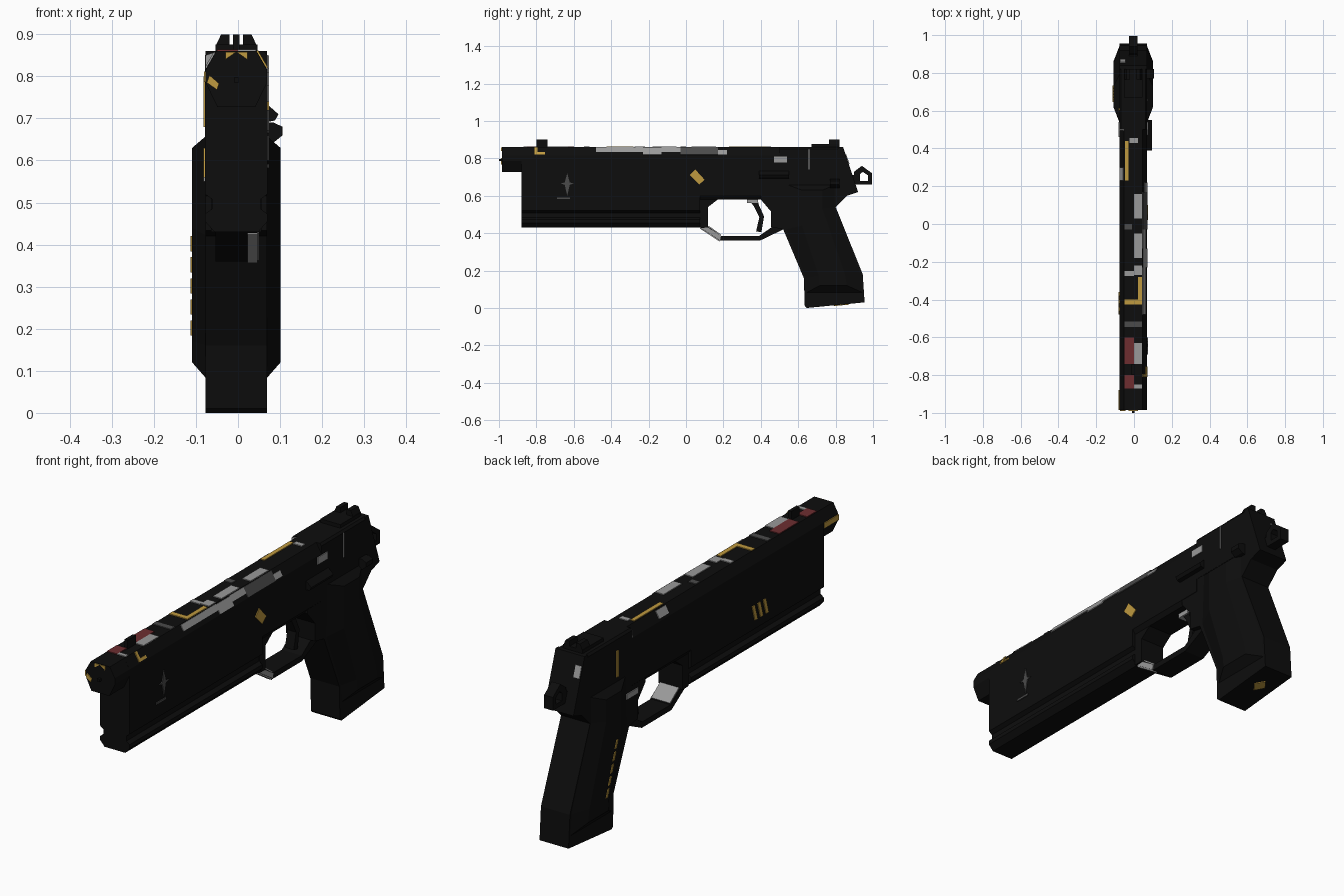
import bpy, bmesh
from mathutils import Vector

CX = -0.004  # body centre line


def mat(name, rgb):
    m = bpy.data.materials.new(name)
    m.diffuse_color = (*rgb, 1)
    return m


BLACK = mat("matte black", (0.004, 0.004, 0.004))
GOLD = mat("gold", (0.52, 0.32, 0.05))
GREY = mat("light grey", (0.32, 0.32, 0.32))
DARK = mat("dark grey", (0.07, 0.07, 0.07))
RED = mat("dark red", (0.155, 0.027, 0.03))


def loft(name, rings, material=BLACK, closed=False):
    """Join equal-length rings of points into a solid."""
    bm = bmesh.new()
    vs = [[bm.verts.new(p) for p in r] for r in rings]
    n = len(vs[0])
    pairs = list(zip(vs, vs[1:])) + ([(vs[-1], vs[0])] if closed else [])
    for a, b in pairs:
        for i in range(n):
            j = (i + 1) % n
            bm.faces.new((a[i], a[j], b[j], b[i]))
    if not closed:
        bm.faces.new(vs[0])
        bm.faces.new(vs[-1])
    bmesh.ops.recalc_face_normals(bm, faces=bm.faces)
    me = bpy.data.meshes.new(name)
    bm.to_mesh(me)
    bm.free()
    me.materials.append(material)
    ob = bpy.data.objects.new(name, me)
    bpy.context.collection.objects.link(ob)
    return ob


def side(name, prof, x0, x1, material=BLACK):
    """Extrude a (y, z) outline across x."""
    return loft(name, [[(x, y, z) for y, z in prof] for x in (x0, x1)], material)


def along(name, half, y0, y1, material=BLACK):
    """Extrude a mirrored (x, z) half section along y."""
    sec = half + [(-x, z) for x, z in reversed(half)]
    return loft(name, [[(CX + x, y, z) for x, z in sec] for y in (y0, y1)], material)


def box(name, x0, x1, y0, y1, z0, z1, material=BLACK):
    return side(name, [(y0, z0), (y1, z0), (y1, z1), (y0, z1)], x0, x1, material)


def band(name, outer, inner, hw, material=BLACK, closed=False):
    """Band between an outer and an inner (y, z) path."""
    rings = [[(CX - hw, *o), (CX + hw, *o), (CX + hw, *i), (CX - hw, *i)]
             for o, i in zip(outer, inner)]
    return loft(name, rings, material, closed)


def plate(name, pts, material):
    """Thin painted plate straddling a surface."""
    p = [Vector(q) for q in pts]
    n = (p[1] - p[0]).cross(p[2] - p[0]).normalized() * 0.004
    return loft(name, [[q - n for q in p], [q + n for q in p]], material)


# Long front body with side grooves and bevelled top edges
along("front_body", [(0.048, 0.86), (0.074, 0.815), (0.074, 0.52), (0.058, 0.508),
                     (0.058, 0.485), (0.074, 0.473), (0.074, 0.455), (0.052, 0.43)], -0.88, 0.075)
along("middle_slide", [(0.048, 0.86), (0.074, 0.815), (0.074, 0.6), (0.06, 0.58)], 0.075, 0.5)
side("guard_root", [(0.075, 0.43), (0.118, 0.43), (0.118, 0.54), (0.17, 0.58),
                    (0.17, 0.62), (0.075, 0.62)], CX - 0.06, CX + 0.06)
along("muzzle", [(0.048, 0.86), (0.073, 0.815), (0.073, 0.785), (0.045, 0.727)], -0.985, -0.88)
box("muzzle_pin", CX - 0.006, CX + 0.006, -1.0, -0.98, 0.785, 0.797)

# Rear slide, frame and grip core
along("rear_slide", [(0.066, 0.86), (0.074, 0.85), (0.074, 0.66)], 0.5, 0.82)
side("rear_frame", [(0.40, 0.70), (0.40, 0.58), (0.455, 0.515), (0.455, 0.433), (0.52, 0.42),
                    (0.63, 0.16), (0.635, 0.01), (0.645, 0.0), (0.955, 0.03), (0.945, 0.18),
                    (0.80, 0.54), (0.86, 0.60), (0.92, 0.62), (0.84, 0.86), (0.82, 0.86),
                    (0.70, 0.70)], CX - 0.073, CX + 0.073)

# Bevelled grip panels on both sides
base = [(0.54, 0.66), (0.53, 0.42), (0.635, 0.16), (0.64, 0.08), (0.95, 0.08),
        (0.94, 0.18), (0.80, 0.54), (0.80, 0.66)]
top = [(0.62, 0.63), (0.62, 0.44), (0.71, 0.17), (0.715, 0.12), (0.86, 0.12),
       (0.85, 0.18), (0.73, 0.53), (0.73, 0.63)]
for s, label in ((1, "right"), (-1, "left")):
    loft(label + "_grip_panel", [[(CX + s * 0.07, *p) for p in base],
                                 [(CX + s * 0.105, *p) for p in top]])

# Trigger guard and trigger
g_out = [(0.075, 0.43), (0.182, 0.36), (0.395, 0.36), (0.52, 0.42)]
g_in = [(0.118, 0.435), (0.187, 0.386), (0.392, 0.386), (0.46, 0.433)]
band("trigger_guard", g_out, g_in, 0.05)
plate("guard_inner_patch", [(x, y, z) for x, y, z in
      ((-0.05, 0.12, 0.435), (0.045, 0.12, 0.435), (0.045, 0.185, 0.389), (-0.05, 0.185, 0.389))], GREY)
plate("guard_front_patch", [(0.022, 0.078, 0.427), (0.046, 0.078, 0.427),
                            (0.046, 0.18, 0.36), (0.022, 0.18, 0.36)], GREY)
plate("guard_side_patch", [(0.046, 0.08, 0.428), (0.046, 0.182, 0.362),
                           (0.046, 0.187, 0.386), (0.046, 0.118, 0.43)], GREY)
band("trigger", [(0.33, 0.59), (0.365, 0.54), (0.392, 0.485), (0.375, 0.41)],
     [(0.38, 0.59), (0.39, 0.55), (0.417, 0.49), (0.403, 0.405)], 0.022)
box("trigger_cap", CX - 0.024, CX + 0.03, 0.325, 0.385, 0.56, 0.59, GREY)

# Hammer with an open loop
band("hammer_loop", [(0.89, 0.66), (0.995, 0.66), (0.995, 0.72), (0.94, 0.76), (0.90, 0.73)],
     [(0.93, 0.68), (0.972, 0.68), (0.972, 0.71), (0.945, 0.728), (0.93, 0.715)], 0.022, closed=True)
box("hammer_stem", CX - 0.022, CX + 0.022, 0.85, 0.91, 0.66, 0.71)

# Sights
box("front_sight", CX - 0.008, CX + 0.008, -0.80, -0.74, 0.85, 0.90)
box("rear_sight_base", CX - 0.05, CX + 0.05, 0.67, 0.82, 0.85, 0.876)
for s, label in ((1, "right"), (-1, "left")):
    xs = [(0.016, 0.87), (0.05, 0.87), (0.036, 0.90), (0.016, 0.90)]
    loft(label + "_rear_sight_post", [[(CX + s * x, y, z) for x, z in xs] for y in (0.765, 0.82)])

# Controls on the right side
loft("slide_lever", [[(x, y, z) for x, z in ((0.06, 0.69), (0.088, 0.695), (0.096, 0.71), (0.068, 0.735))]
                     for y in (0.39, 0.55)])
loft("safety_button", [[(x, y, z) for x, z in ((0.06, 0.64), (0.085, 0.643), (0.106, 0.66),
                                               (0.106, 0.68), (0.085, 0.69), (0.06, 0.69))]
                       for y in (0.77, 0.82)])

# Painted patches on the top: x0, x1, y0, y1
TOP = [("gold_line", -0.048, -0.028, 0.23, 0.44, GOLD), ("rear_bar", -0.025, 0.02, 0.43, 0.455, GREY),
       ("long_patch_a", 0, 0.043, 0.03, 0.16, GREY), ("spot", -0.05, -0.01, -0.03, 0, DARK),
       ("long_patch_b", 0, 0.043, -0.18, -0.05, GREY), ("step_a", 0, 0.043, -0.27, -0.22, GREY),
       ("step_b", -0.05, 0, -0.275, -0.25, GREY), ("gold_leg", 0.022, 0.043, -0.40, -0.28, GOLD),
       ("gold_foot", -0.05, 0.043, -0.425, -0.40, GOLD), ("cross_bar", -0.05, 0.043, -0.545, -0.515, DARK),
       ("red_a", -0.05, 0, -0.74, -0.60, RED), ("long_patch_c", 0, 0.043, -0.74, -0.63, GREY),
       ("red_b", -0.05, 0, -0.87, -0.80, RED), ("front_bar", 0, 0.043, -0.87, -0.85, GREY)]
for n, x0, x1, y0, y1, m in TOP:
    plate("top_" + n, [(x0, y0, 0.86), (x1, y0, 0.86), (x1, y1, 0.86), (x0, y1, 0.86)], m)


# Painted patches on the bevelled edges: side, y0, y1, share of the bevel
def bevel_patch(name, s, y0, y1, t0, t1, m):
    pt = lambda y, t: (CX + s * (0.048 + 0.026 * t), y, 0.86 - 0.045 * t)
    plate(name, [pt(y0, t0), pt(y1, t0), pt(y1, t1), pt(y0, t1)], m)


for i, (s, y0, y1, t0, t1, m) in enumerate([
        (1, -0.48, -0.23, 0.05, 0.6, GREY), (1, -0.23, -0.13, 0.1, 0.95, GREY),
        (1, -0.13, -0.03, 0.05, 0.6, GREY), (1, -0.03, 0.17, 0.05, 0.95, DARK),
        (1, 0.17, 0.22, 0.4, 0.9, GREY), (1, -0.81, -0.795, 0.0, 0.9, GOLD),
        (1, -0.795, -0.755, 0.65, 0.9, GOLD), (-1, 0.23, 0.30, 0.1, 0.8, GREY)]):
    bevel_patch(f"bevel_patch_{i}", s, y0, y1, t0, t1, m)

# Painted patches on the flat sides, as (y, z) outlines
R, L = CX + 0.074, CX - 0.074
rect = lambda y0, y1, z0, z1: [(y0, z0), (y1, z0), (y1, z1), (y0, z1)]
SIDES = [("diamond", R, [(0.02, 0.71), (0.05, 0.74), (0.10, 0.685), (0.07, 0.66)], GOLD),
         ("rear_patch", R, rect(0.47, 0.54, 0.777, 0.81), GREY),
         ("rear_line", R, rect(0.655, 0.66, 0.74, 0.85), GREY),
         ("star_tall", R, [(-0.65, 0.665), (-0.635, 0.60), (-0.62, 0.665), (-0.635, 0.72)], DARK),
         ("star_wide", R, [(-0.67, 0.665), (-0.635, 0.655), (-0.60, 0.665), (-0.635, 0.675)], DARK),
         ("star_bar", R, rect(-0.69, -0.62, 0.582, 0.592), DARK),
         ("rear_mark", L, rect(0.60, 0.615, 0.68, 0.80), GOLD),
         ("frame_patch", L, rect(0.46, 0.54, 0.55, 0.575), GREY)]
SIDES += [(f"slash_{i}", L, [(y, 0.56), (y + 0.02, 0.56), (y + 0.04, 0.63), (y + 0.02, 0.63)], GOLD)
          for i, y in enumerate((-0.48, -0.44, -0.40))]
for n, x, o, m in SIDES:
    plate("side_" + n, [(x, *p) for p in o], m)

# Broken gold line down the left grip panel
for i in range(5):
    y, z = 0.645 + 0.016 * i, 0.42 - 0.05 * i
    plate(f"grip_dash_{i}", [(CX - 0.105, y, z), (CX - 0.105, y + 0.012, z),
                             (CX - 0.105, y + 0.025, z - 0.036), (CX - 0.105, y + 0.013, z - 0.036)], GOLD)

# Muzzle, rear and grip-base accents
plate("muzzle_slash", [(-0.074, -0.985, 0.785), (-0.068, -0.985, 0.803),
                       (-0.045, -0.985, 0.783), (-0.05, -0.985, 0.768)], GOLD)
for s in (1, -1):
    plate("muzzle_tip_mark", [(CX, -0.985, 0.858), (CX + s * 0.026, -0.985, 0.858),
                              (CX + s * 0.026, -0.985, 0.84)], GOLD)
plate("muzzle_side_line", [(CX - 0.073, -0.985, 0.787), (CX - 0.073, -0.88, 0.787),
                           (CX - 0.073, -0.88, 0.812), (CX - 0.073, -0.985, 0.812)], GOLD)
plate("step_face_patch", [(CX - 0.073, 0.5, 0.815), (CX - 0.073, 0.5, 0.85), (CX - 0.05, 0.5, 0.858)], GREY)
plate("rear_face_patch", [(CX - 0.07, 0.853, 0.82), (CX - 0.04, 0.853, 0.82),
                          (CX - 0.04, 0.84 + 0.03, 0.77), (CX - 0.07, 0.87, 0.77)], GREY)
bz = lambda y: (y - 0.645) * 0.03 / 0.31
plate("grip_base_mark", [(x, y, bz(y)) for x, y in
                         ((CX, 0.79), (CX + 0.03, 0.83), (CX, 0.87), (CX - 0.03, 0.83))], GOLD)
